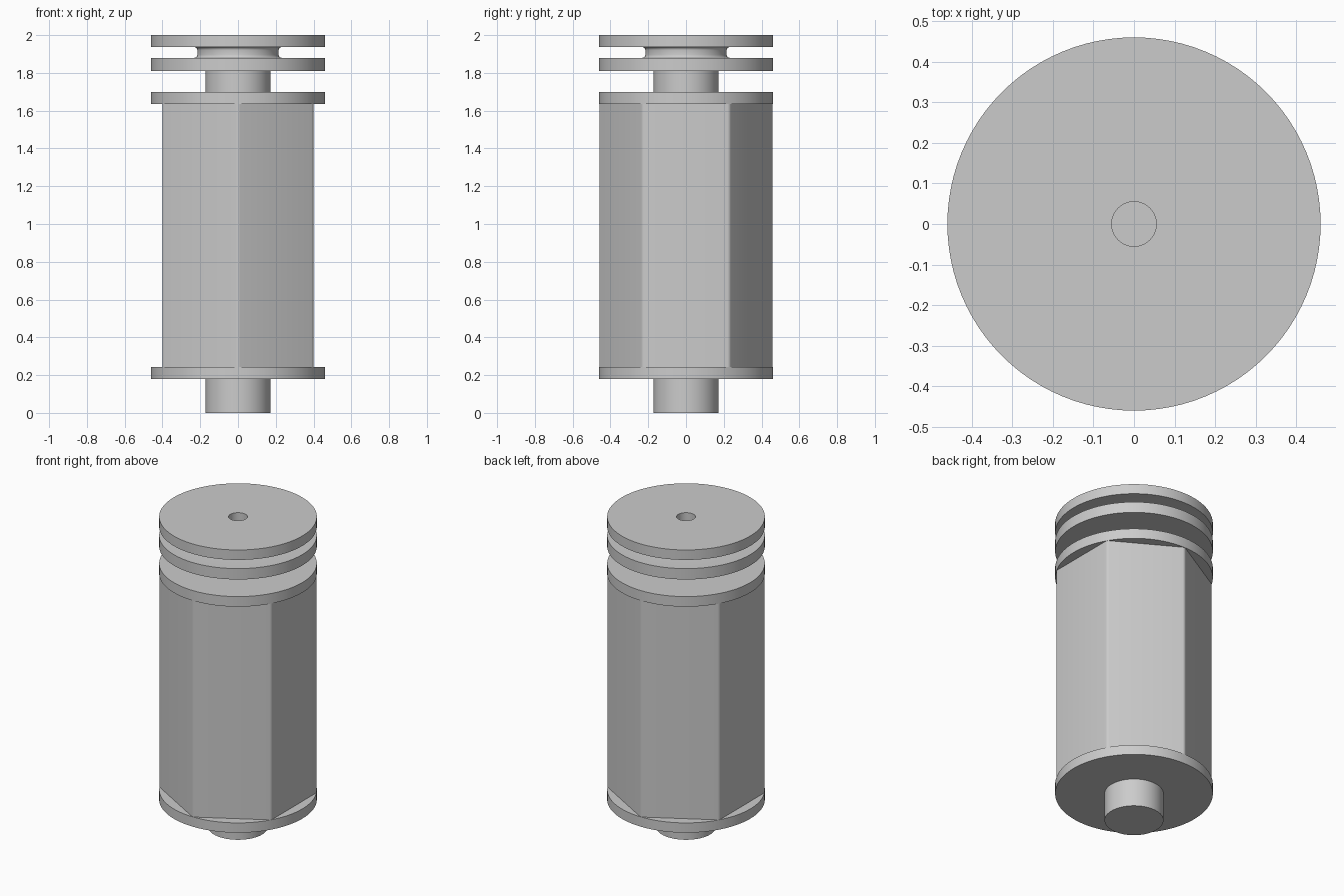
import bpy, bmesh, math
from mathutils import Matrix, Vector

cube = bpy.data.objects.get("Cube")
if cube:
    bpy.data.objects.remove(cube, do_unlink=True)

grey = bpy.data.materials.new("plain grey")
grey.use_nodes = True
colour = (0.6, 0.6, 0.6, 1)
grey.diffuse_color = colour
grey.node_tree.nodes["Principled BSDF"].inputs["Base Color"].default_value = colour

DISC_R, SHAFT_R, HUB_R, HOLE_R = 0.46, 0.172, 0.215, 0.055
SIDES = 96


def finish(bm, name):
    """Turn a bmesh into a named grey object with sharp edges kept."""
    bmesh.ops.recalc_face_normals(bm, faces=bm.faces)
    mesh = bpy.data.meshes.new(name)
    bm.to_mesh(mesh)
    bm.free()
    mesh.materials.append(grey)
    obj = bpy.data.objects.new(name, mesh)
    bpy.context.collection.objects.link(obj)
    bpy.ops.object.select_all(action="DESELECT")
    obj.select_set(True)
    bpy.context.view_layer.objects.active = obj
    bpy.ops.object.shade_smooth_by_angle(angle=math.radians(30))
    return obj


def lathe(name, profile):
    """Spin an (r, z) profile that starts and ends on the axis."""
    bm = bmesh.new()
    verts = [bm.verts.new((r, 0, z)) for r, z in profile]
    edges = [bm.edges.new(pair) for pair in zip(verts, verts[1:])]
    bmesh.ops.spin(bm, geom=verts + edges, cent=(0, 0, 0), axis=(0, 0, 1),
                   angle=math.tau, steps=SIDES, use_duplicate=False)
    bmesh.ops.remove_doubles(bm, verts=bm.verts, dist=1e-5)
    return finish(bm, name)


def cylinder(name, radius, low, high):
    return lathe(name, [(0, low), (radius, low), (radius, high), (0, high)])


# Hexagonal body with softly rounded upright edges
bm = bmesh.new()
low, high = 0.24, 1.637
bmesh.ops.create_cone(bm, cap_ends=True, segments=6, radius1=DISC_R + 0.002,
                      radius2=DISC_R + 0.002, depth=high - low,
                      matrix=Matrix.Translation((0, 0, (low + high) / 2)))
# Put two corners on the front and back centre lines
corner = max(bm.verts, key=lambda v: v.co.y).co
turn = math.pi / 2 - math.atan2(corner.y, corner.x)
bmesh.ops.rotate(bm, verts=bm.verts, cent=(0, 0, 0), matrix=Matrix.Rotation(turn, 3, "Z"))
upright = [e for e in bm.edges
           if abs(e.verts[0].co.z - e.verts[1].co.z) > 1]
bmesh.ops.bevel(bm, geom=upright, offset=0.012, segments=4, profile=0.5,
                affect="EDGES")
finish(bm, "hexagonal_body")

# Lower shaft, end flanges and upper neck
cylinder("lower_shaft", SHAFT_R, 0, 0.18)
cylinder("lower_flange", DISC_R, 0.18, 0.243)
cylinder("upper_flange", DISC_R, 1.635, 1.7)
cylinder("upper_neck", SHAFT_R, 1.7, 1.81)

# Grooved pulley: two discs, a hub with small fillets and a centre hole
fillet = 0.015
groove_low, groove_high = 1.88, 1.936
steps = [i * math.pi / 8 for i in range(5)]
lower_arc = [(HUB_R + fillet * (1 - math.sin(a)),
              groove_low + fillet * (1 - math.cos(a))) for a in steps]
upper_arc = [(r, groove_low + groove_high - z) for r, z in reversed(lower_arc)]
lathe("grooved_pulley",
      [(0, 1.81), (DISC_R, 1.81), (DISC_R, groove_low)]
      + lower_arc + upper_arc
      + [(DISC_R, groove_high), (DISC_R, 2), (HOLE_R, 2), (HOLE_R, 1.85), (0, 1.85)])
